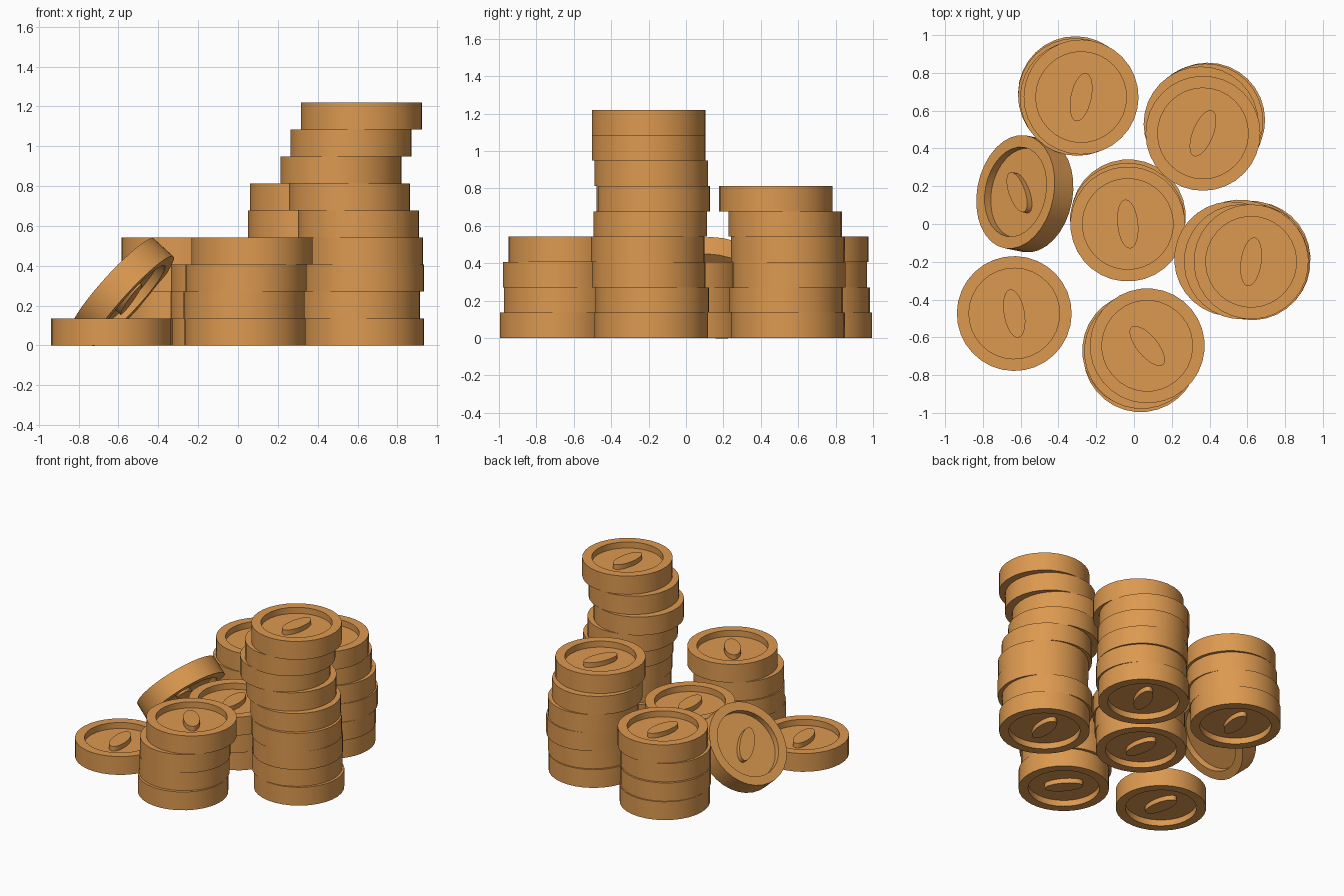
import bpy
import bmesh
import math
from mathutils import Matrix, Vector

RADIUS, INNER, THICK, DEPTH, SIDES = 0.304, 0.24, 0.1355, 0.045, 32

default = bpy.data.objects.get("Cube")
if default:
    bpy.data.objects.remove(default, do_unlink=True)

# Copper colour
copper = bpy.data.materials.new("warm_copper")
copper.use_nodes = True
copper.diffuse_color = (0.72, 0.32, 0.08, 1)
copper.node_tree.nodes["Principled BSDF"].inputs["Base Color"].default_value = copper.diffuse_color


def make_coin_mesh():
    """Coin dished on both faces, with a raised oval boss in each dish."""
    bm = bmesh.new()
    half = THICK / 2
    floor = half - DEPTH

    # Rim and dishes, lathed as a closed profile
    profile = [(INNER, -floor), (INNER, -half), (RADIUS, -half),
               (RADIUS, half), (INNER, half), (INNER, floor)]
    rings = []
    for r, z in profile:
        rings.append([bm.verts.new((r * math.cos(math.tau * i / SIDES),
                                    r * math.sin(math.tau * i / SIDES), z))
                      for i in range(SIDES)])
    for low, high in zip(rings, rings[1:]):
        for i in range(SIDES):
            j = (i + 1) % SIDES
            bm.faces.new((low[i], low[j], high[j], high[i]))
    bm.faces.new(rings[-1])
    bm.faces.new(list(reversed(rings[0])))

    # Oval bosses standing on the dish floors
    boss = 0.035
    for side in (1, -1):
        place = (Matrix.Translation((0, 0, side * (floor + boss / 2)))
                 @ Matrix.Diagonal((0.055, 0.13, 1, 1)))
        bmesh.ops.create_cone(bm, cap_ends=True, segments=SIDES, radius1=1,
                              radius2=1, depth=boss, matrix=place)
    bmesh.ops.recalc_face_normals(bm, faces=bm.faces)
    mesh = bpy.data.meshes.new("coin")
    bm.to_mesh(mesh)
    bm.free()
    mesh.materials.append(copper)
    mesh.shade_smooth()
    mesh.set_sharp_from_angle(angle=math.radians(35))
    return mesh


coin_mesh = make_coin_mesh()


def add_coin(name, centre, spin, normal=(0, 0, 1)):
    coin = bpy.data.objects.new(name, coin_mesh)
    bpy.context.collection.objects.link(coin)
    tilt = Vector((0, 0, 1)).rotation_difference(Vector(normal)).to_matrix().to_4x4()
    coin.matrix_world = (Matrix.Translation(centre) @ tilt
                         @ Matrix.Rotation(math.radians(spin), 4, "Z"))


# Stacks: spin of the boss, then coin centres from the ground up
stacks = {
    "tall_stack": (-8, [(.63, -.185), (.61, -.18), (.63, -.2), (.625, -.205), (.605, -.19),
                        (.56, -.175), (.517, -.185), (.568, -.2), (.62, -.2)]),
    "back_left_stack": (-22, [(.375, .545), (.385, .535), (.39, .55),
                              (.38, .545), (.355, .53), (.365, .48)]),
    "back_right_stack": (-12, [(-.31, .69), (-.31, .68), (-.3, .665), (-.28, .672)]),
    "front_stack": (40, [(.035, -.692), (.03, -.67), (.04, -.675), (.07, -.645)]),
    "centre_stack": (6, [(-.03, .038), (-.035, .02), (-.033, 0)]),
    "single_coin": (10, [(-.634, -.474)]),
}
for name, (spin, centres) in stacks.items():
    for level, (x, y) in enumerate(centres):
        add_coin(f"{name}_{level + 1}", (x, y, THICK * (level + 0.5)), spin)

# Coin leaning against the centre stack
add_coin("leaning_coin", (-.578, .16, .268), 35, (-.73, .15, .667))
